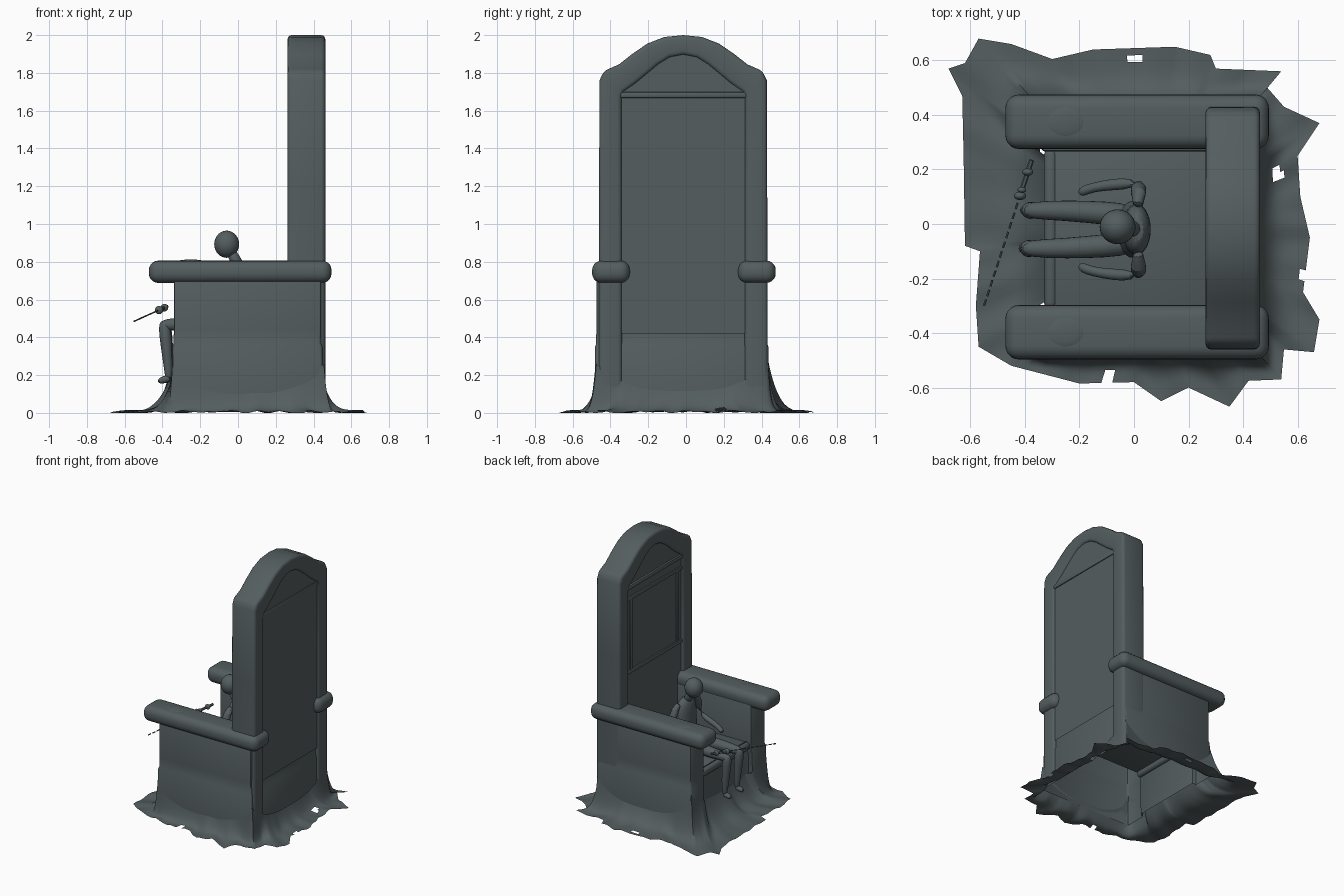
import bpy, bmesh, math
from mathutils import Vector

if "Cube" in bpy.data.objects:
    bpy.data.objects.remove(bpy.data.objects["Cube"])

stone = bpy.data.materials.new("dark slate stone")
stone.diffuse_color = (0.088, 0.11, 0.115, 1)
stone.use_nodes = True
stone.node_tree.nodes["Principled BSDF"].inputs["Base Color"].default_value = stone.diffuse_color


def finish(bm, name, bevel=0.0, segs=3, angle=42, subsurf=0):
    bmesh.ops.recalc_face_normals(bm, faces=bm.faces[:])
    if bevel:
        edges = [e for e in bm.edges if e.calc_face_angle(0) > math.radians(35)]
        bmesh.ops.bevel(bm, geom=edges, offset=bevel, segments=segs, profile=0.5,
                        affect='EDGES', clamp_overlap=True)
    me = bpy.data.meshes.new(name)
    bm.to_mesh(me)
    bm.free()
    me.materials.append(stone)
    for p in me.polygons:
        p.use_smooth = True
    me.set_sharp_from_angle(angle=math.radians(angle))
    ob = bpy.data.objects.new(name, me)
    bpy.context.collection.objects.link(ob)
    if subsurf:
        m = ob.modifiers.new("smooth", 'SUBSURF')
        m.levels = m.render_levels = subsurf
    return ob


def box(name, x0, x1, y0, y1, z0, z1, bevel=0.02, segs=3, open_bottom=False):
    bm = bmesh.new()
    bmesh.ops.create_cube(bm, size=1)
    for v in bm.verts:
        v.co = ((x0 + x1) / 2 + v.co.x * (x1 - x0), (y0 + y1) / 2 + v.co.y * (y1 - y0),
                (z0 + z1) / 2 + v.co.z * (z1 - z0))
    if open_bottom:
        low = [f for f in bm.faces if f.calc_center_median().z < z0 + 1e-4]
        bmesh.ops.delete(bm, geom=low, context='FACES')
    return finish(bm, name, bevel, segs)


def ball(name, c, r):
    bm = bmesh.new()
    bmesh.ops.create_uvsphere(bm, u_segments=24, v_segments=14, radius=1)
    for v in bm.verts:
        v.co = Vector(c) + Vector((v.co.x * r[0], v.co.y * r[1], v.co.z * r[2]))
    return finish(bm, name)


def tube(name, pts, wide=1.0, n=10, subsurf=1):
    """Loft rings along points (x, y, z, radius)."""
    bm = bmesh.new()
    P = [Vector(p[:3]) for p in pts]
    rings = []
    for i, p in enumerate(P):
        t = (P[min(i + 1, len(P) - 1)] - P[max(i - 1, 0)]).normalized()
        ref = Vector((0, 0, 1)) if abs(t.z) < 0.7 else Vector((1, 0, 0))
        u = t.cross(ref).normalized()
        w = t.cross(u)
        r = pts[i][3]
        rings.append([bm.verts.new(p + u * (r * wide * math.cos(a)) + w * (r * math.sin(a)))
                      for a in (2 * math.pi * k / n for k in range(n))])
    for a, b in zip(rings, rings[1:]):
        for k in range(n):
            bm.faces.new((a[k], a[(k + 1) % n], b[(k + 1) % n], b[k]))
    bm.faces.new(rings[0])
    bm.faces.new(rings[-1])
    return finish(bm, name, subsurf=subsurf)


# Backrest: arched frame around a thinner recessed panel
YC = -0.015
outer_half = [(0.447, 0.1), (0.445, 1.2), (0.443, 1.76), (0.42, 1.81), (0.34, 1.845),
              (0.27, 1.90), (0.19, 1.955), (0.10, 1.99), (0, 2.0)]
inner_half = [(0.325, 0.1), (0.325, 1.2), (0.325, 1.68), (0.315, 1.70), (0.25, 1.745),
              (0.19, 1.795), (0.13, 1.845), (0.07, 1.882), (0, 1.895)]


def mirrored(half):
    return [(YC - y, z) for y, z in half] + [(YC + y, z) for y, z in half[-2::-1]]


def backrest_frame(x0, x1):
    bm = bmesh.new()
    out, inn = mirrored(outer_half), mirrored(inner_half)
    q = [[bm.verts.new((x, y, z if z > 0.2 or x > 0.44 else 0.42)) for y, z in line]
         for x, line in ((x0, out), (x1, out), (x1, inn), (x0, inn))]
    for i in range(len(out) - 1):
        for k in range(4):
            a, b = q[k], q[(k + 1) % 4]
            bm.faces.new((a[i], a[i + 1], b[i + 1], b[i]))
    return finish(bm, "backrest_frame", 0.022, 3)


def backrest_panel(x0, x1):
    bm = bmesh.new()
    pts = [(YC + (y - YC) * 0.9, max(0.42, z - 0.05)) for y, z in mirrored(outer_half)]
    a, b = ([bm.verts.new((x, y, z)) for y, z in pts] for x in (x0, x1))
    bm.faces.new(a)
    bm.faces.new(b)
    for i in range(len(pts) - 1):
        bm.faces.new((a[i], a[i + 1], b[i + 1], b[i]))
    return finish(bm, "backrest_panel")


backrest_frame(0.262, 0.462)
backrest_panel(0.282, 0.449)
box("backrest_crossbar", 0.268, 0.457, YC - 0.34, YC + 0.34, 1.665, 1.70, 0.012, 2)
for z in (1.02, 1.58):
    box("front_panel_rail", 0.272, 0.29, YC - 0.34, YC + 0.34, z, z + 0.03, 0.008, 2)
for y in (-0.28, 0.28):
    box("front_panel_stile", 0.272, 0.29, YC + y - 0.015, YC + y + 0.015, 1.02, 1.61, 0.008, 2)

# Hollow lower body with a slightly wider plinth
plan = [(0.44, -0.475), (-0.34, -0.475), (-0.34, -0.30), (-0.305, -0.30),
        (-0.305, 0.265), (-0.34, 0.265), (-0.34, 0.43), (0.44, 0.43)]
bm = bmesh.new()
levels = [[bm.verts.new((x + math.copysign(o, x), y + math.copysign(o, y), z)) for x, y in plan]
          for z, o in ((0.08, 0.009), (0.352, 0.006), (0.368, 0.0), (0.44, 0.0))]
for a, b in zip(levels, levels[1:]):
    for k in range(8):
        bm.faces.new((a[k], a[(k + 1) % 8], b[(k + 1) % 8], b[k]))
finish(bm, "lower_body", 0.015, 2)

# Seat, seat front edge, arm walls and rounded arm rests
box("seat", -0.305, 0.29, -0.31, 0.275, 0.415, 0.43, 0.005, 2)
box("seat_front_edge", -0.33, -0.28, -0.31, 0.275, 0.375, 0.435, 0.022)
for y0, y1, r0, r1 in ((-0.475, -0.30, -0.497, -0.297), (0.265, 0.43, 0.275, 0.475)):
    box("arm_wall", -0.34, 0.44, y0, y1, 0.43, 0.73, 0.015, 2, True)
    box("arm_rest", -0.472, 0.495, r0, r1, 0.688, 0.806, 0.05, 5)
    ball("arm_rest_pad", (-0.25, (r0 + r1) / 2, 0.800), (0.075, 0.06, 0.012))

# Ragged skirt spreading over the floor, tallest at the corners
edge = [(-0.57, 0.68), (-0.62, 0.59), (-0.68, 0.57), (-0.63, 0.47), (-0.625, 0.25), (-0.62, -0.08),
        (-0.565, -0.10), (-0.58, -0.3), (-0.57, -0.45), (-0.45, -0.52), (-0.2, -0.585),
        (0, -0.58), (0.1, -0.65), (0.2, -0.6), (0.35, -0.67), (0.42, -0.575), (0.54, -0.57),
        (0.55, -0.46), (0.66, -0.47), (0.68, -0.35), (0.62, -0.25), (0.645, -0.05),
        (0.61, 0.1), (0.6, 0.25), (0.68, 0.37), (0.55, 0.43), (0.48, 0.51), (0.54, 0.56),
        (0.3, 0.57), (0.28, 0.62), (0.15, 0.65), (-0.15, 0.64), (-0.3, 0.605), (-0.45, 0.66)]
holes = [(-0.02, 0.615), (0.53, 0.18), (0.625, -0.18), (-0.09, -0.565)]
SUB, M = 5, 14
bm = bmesh.new()
cols = []
for i, p in enumerate(edge):
    q = edge[(i + 1) % len(edge)]
    for s in range(SUB):
        o = Vector(p).lerp(Vector(q), s / SUB)
        c = Vector((0.055, -0.022))
        d = o - c
        kx, ky = 0.400 / max(abs(d.x), 1e-6), 0.458 / max(abs(d.y), 1e-6)
        k = min(kx, ky)
        a = c + d * k
        corner = k / max(kx, ky)          # 1 at corners, 0 mid-side
        if d.x < 0 and kx < ky and -0.29 < a.y < 0.25:
            a.x = -0.312                  # follow the recessed seat front
        height = (0.17 if d.x < 0 and kx < ky else 0.11) + 0.15 * corner ** 3
        ang = math.atan2(d.y, d.x)
        col = []
        for j in range(M + 1):
            t = (j / M) ** 1.8
            xy = a.lerp(o, t)
            z = height * (1 - t) ** 4.5 + 0.006
            z += 0.014 * t * (1.2 - t) * math.sin(ang * 17) + 0.006 * t * math.sin(ang * 29 + 1)
            col.append(bm.verts.new((xy.x, xy.y, max(0.0, z))))
        cols.append(col)
for i, a in enumerate(cols):
    b = cols[(i + 1) % len(cols)]
    for j in range(M):
        bm.faces.new((a[j], a[j + 1], b[j + 1], b[j]))
torn = [f for f in bm.faces if any(
    (f.calc_center_median().xy - Vector(h)).length < 0.026 for h in holes)]
bmesh.ops.delete(bm, geom=torn, context='FACES')
finish(bm, "floor_skirt", angle=60)

# Small seated figure
ball("figure_head", (-0.06, -0.01, 0.893), (0.066, 0.064, 0.072))
tube("figure_neck", [(0.01, -0.02, 0.77, 0.034), (-0.02, -0.015, 0.82, 0.03), (-0.04, -0.01, 0.86, 0.03)])
tube("figure_torso", [(-0.01, -0.02, 0.43, 0.05), (-0.005, -0.02, 0.48, 0.065), (0.005, -0.02, 0.58, 0.05),
                      (0.01, -0.02, 0.70, 0.056), (0.012, -0.02, 0.77, 0.048),
                      (0.01, -0.02, 0.805, 0.025)], wide=1.8, n=14)
for y, knee, s in ((0.05, -0.385, 1), (-0.09, -0.39, -1)):
    tube("figure_thigh", [(0.0, y - s * 0.02, 0.475, 0.045), (-0.1, y - s * 0.01, 0.475, 0.046),
                          (-0.25, y, 0.47, 0.04), (knee, y, 0.468, 0.034), (knee - 0.025, y, 0.46, 0.015)])
    tube("figure_shin", [(knee, y, 0.49, 0.02), (knee, y, 0.46, 0.034), (knee + 0.01, y, 0.37, 0.034),
                         (knee + 0.022, y, 0.22, 0.022), (knee + 0.022, y, 0.18, 0.02)])
    tube("figure_foot", [(knee + 0.035, y, 0.185, 0.018), (knee, y, 0.178, 0.022),
                         (knee - 0.035, y, 0.165, 0.014)])
for s in (1, -1):
    tube("figure_arm", [(0.015, -0.02 + s * 0.08, 0.775, 0.032), (0.015, -0.02 + s * 0.135, 0.75, 0.036),
                        (0.02, -0.02 + s * 0.165, 0.66, 0.027), (0.0, -0.02 + s * 0.17, 0.60, 0.024),
                        (-0.08, -0.02 + s * 0.165, 0.575, 0.022), (-0.15, -0.02 + s * 0.155, 0.555, 0.018),
                        (-0.19, -0.02 + s * 0.14, 0.54, 0.02), (-0.2, -0.02 + s * 0.13, 0.535, 0.01)])

# Broken sword floating in front of the knees
tip, hilt = Vector((-0.55, -0.30, 0.485)), Vector((-0.372, 0.245, 0.565))


def along(name, t0, t1, r):
    a, b = tip.lerp(hilt, t0), tip.lerp(hilt, t1)
    return tube(name, [(*a, r), (*b, r)], n=6, subsurf=0)


for i in range(11):
    along("blade_fragment", i * 0.065, i * 0.065 + 0.042, 0.004)
along("sword_grip", 0.72, 0.98, 0.009)
for t, r in ((0.74, 0.022), (0.78, 0.016), (0.90, 0.02)):
    ball("sword_guard_knob", tip.lerp(hilt, t), (r, r * 0.7, r))
